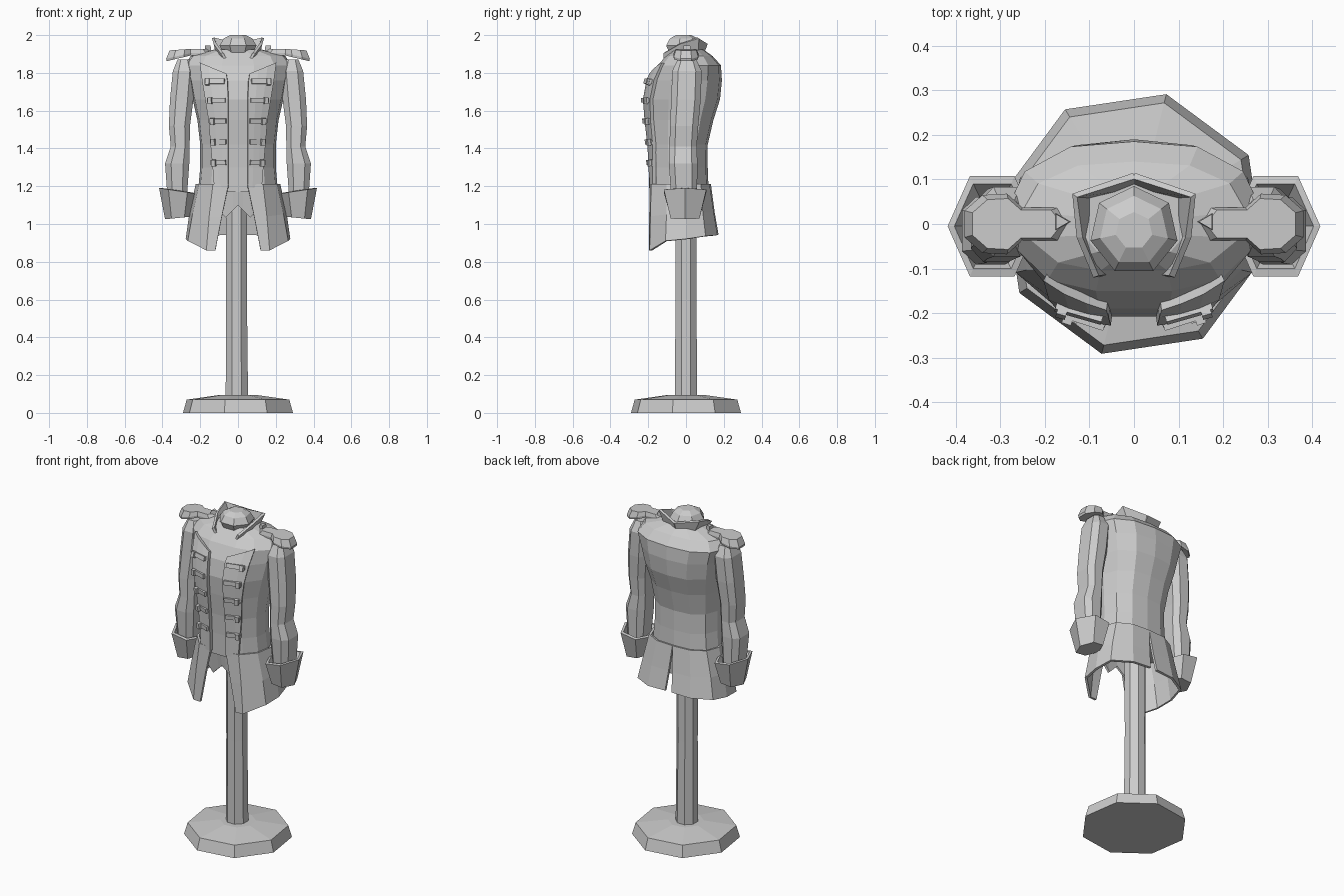
import bpy, bmesh, math
from mathutils import Matrix, Vector

if "Cube" in bpy.data.objects:
    bpy.data.objects.remove(bpy.data.objects["Cube"], do_unlink=True)

grey = bpy.data.materials.new("plain grey")
grey.use_nodes = True
grey.diffuse_color = (0.6, 0.6, 0.6, 1)
grey.node_tree.nodes["Principled BSDF"].inputs["Base Color"].default_value = (0.6, 0.6, 0.6, 1)


def finish(name, bm, mirror=False, thick=0):
    bmesh.ops.recalc_face_normals(bm, faces=bm.faces)
    mesh = bpy.data.meshes.new(name)
    bm.to_mesh(mesh)
    bm.free()
    mesh.materials.append(grey)
    obj = bpy.data.objects.new(name, mesh)
    bpy.context.collection.objects.link(obj)
    if thick:
        mod = obj.modifiers.new("thickness", "SOLIDIFY")
        mod.thickness, mod.offset = thick, 0
    if mirror:
        obj.modifiers.new("mirror", "MIRROR")
    return obj


def loft(name, rings, closed=True, caps=True, **kw):
    """Skin a list of equal-length point rows."""
    bm = bmesh.new()
    rows = [[bm.verts.new(p) for p in ring] for ring in rings]
    n = len(rows[0])
    for a, b in zip(rows, rows[1:]):
        for i in range(n if closed else n - 1):
            j = (i + 1) % n
            bm.faces.new((a[i], a[j], b[j], b[i]))
    if closed and caps:
        bm.faces.new(rows[0])
        bm.faces.new(rows[-1])
    return finish(name, bm, **kw)


def circle(n, r, z, phase=0, cx=0, cy=0, ry=None):
    ry = r if ry is None else ry
    angles = [math.radians(phase) + math.tau * i / n for i in range(n)]
    return [(cx + r * math.cos(a), cy + ry * math.sin(a), z) for a in angles]


def lerp_rows(rows, t):
    """Interpolate rows keyed by their first value."""
    for a, b in zip(rows, rows[1:]):
        if t <= b[0]:
            f = max(0, (t - a[0]) / (b[0] - a[0]))
            return [p + (q - p) * f for p, q in zip(a, b)]
    return rows[-1]


# Stand: uneven-faced octagonal foot and post
loft("stand_base", [circle(8, r, z, 31) for r, z in
                    ((0.3, 0), (0.28, 0.07), (0.1, 0.095))])
loft("stand_post", [circle(8, r, z, 22.5, cx) for r, z, cx in
                    ((0.064, 0.08, -0.006), (0.06, 0.6, -0.008), (0.062, 1.22, -0.008))])

# Jacket body: z, half width, front y, back y
LEVELS = [(1.17, 0.212, -0.175, 0.12), (1.3, 0.2, -0.178, 0.115),
          (1.42, 0.2, -0.185, 0.115), (1.55, 0.215, -0.2, 0.145),
          (1.66, 0.24, -0.208, 0.18), (1.76, 0.26, -0.19, 0.19),
          (1.84, 0.285, -0.15, 0.185), (1.89, 0.25, -0.105, 0.14),
          (1.925, 0.12, -0.075, 0.09)]
HALF = [(0, -1), (0.3, -1), (0.68, -0.85), (0.95, -0.4),
        (1, 0.1), (0.86, 0.6), (0.5, 0.93), (0, 1)]
SECTION = HALF + [(-u, v) for u, v in HALF[-2:0:-1]]


def body_ring(z, hw, yf, yb):
    mid, half = (yf + yb) / 2, (yb - yf) / 2
    return [(u * hw, mid + v * half, z) for u, v in SECTION]


def front_y(x, z):
    _, hw, yf, yb = lerp_rows(LEVELS, z)
    v = lerp_rows(HALF[:5], min(abs(x) / hw, 1))[1]
    return (yf + yb) / 2 + v * (yb - yf) / 2


loft("jacket_body", [body_ring(*row) for row in LEVELS])

# Skirt of the coat, open in front and slit at the back
SKIRT = [
    [(0.05, -0.185, 1.21), (0.13, -0.178, 1.21), (0.2, -0.1, 1.21), (0.217, 0, 1.21),
     (0.19, 0.075, 1.21), (0.11, 0.118, 1.21), (0, 0.125, 1.21)],
    [(0.085, -0.188, 1.04), (0.15, -0.182, 1.04), (0.235, -0.1, 1.05), (0.25, 0, 1.06),
     (0.225, 0.085, 1.06), (0.13, 0.14, 1.06), (0.012, 0.145, 1.06)],
    [(0.12, -0.188, 0.86), (0.165, -0.186, 0.86), (0.26, -0.105, 0.91), (0.27, 0, 0.92),
     (0.25, 0.1, 0.935), (0.14, 0.16, 0.94), (0.022, 0.165, 0.945)]]
loft("coat_skirt", SKIRT, closed=False, mirror=True, thick=0.014)

# Pointed hem of the waistcoat
hem = [(0, 1.1), (0.025, 1.075), (0.065, 1.035), (0.1, 1.07), (0.125, 1.06)]
loft("waistcoat_hem", [[(x, -0.17 + x * 0.15, 1.22) for x, z in hem],
                       [(x, -0.15 + x * 0.15, z) for x, z in hem]],
     closed=False, mirror=True, thick=0.012)

# Raised front panels: height, inner x, outer x
rows = []
for z, inner, outer in ((1.19, 0.05, 0.122), (1.3, 0.05, 0.13), (1.42, 0.05, 0.14),
                        (1.55, 0.05, 0.15), (1.66, 0.05, 0.168), (1.76, 0.055, 0.185),
                        (1.82, 0.06, 0.197)):
    row = []
    for k in range(4):
        x = inner + (outer - inner) * k / 3
        zz = z - 0.03 + 0.06 * k / 3 if z > 1.8 else z
        row.append((x, front_y(x, zz) - 0.005, zz))
    rows.append(row)
loft("front_panels", rows, closed=False, mirror=True, thick=0.03)


# Button straps with a square button at the outer end
def add_box(bm, centre, size, turn, tilt):
    m = (Matrix.Translation(centre) @ Matrix.Rotation(turn, 4, "Z")
         @ Matrix.Rotation(tilt, 4, "X") @ Matrix.Diagonal((*size, 1)))
    bmesh.ops.create_cube(bm, size=1, matrix=m)


bm = bmesh.new()
for z, x0, x1 in ((1.755, 0.07, 0.178), (1.655, 0.065, 0.165), (1.545, 0.06, 0.152),
                  (1.435, 0.06, 0.148), (1.325, 0.062, 0.145)):
    ya, yb = front_y(x0, z), front_y(x1, z)
    turn = math.atan2(yb - ya, x1 - x0)
    tilt = math.atan2(front_y(0.1, z - 0.02) - front_y(0.1, z + 0.02), 0.04)
    add_box(bm, ((x0 + x1) / 2, (ya + yb) / 2 - 0.026, z),
            (x1 - x0, 0.014, 0.026), turn, tilt)
    xb = x1 - 0.016
    add_box(bm, (xb, front_y(xb, z) - 0.032, z - 0.002), (0.022, 0.02, 0.034), turn, tilt)
finish("button_straps", bm, mirror=True)

# Sleeves: z, x, y, half width, half depth
OCT = [(1, 0.6), (0.5, 1), (-0.5, 1), (-1, 0.6), (-1, -0.6), (-0.5, -1), (0.5, -1), (1, -0.6)]
ARM = [(1.87, 0.285, 0.005, 0.035, 0.05), (1.81, 0.285, 0.005, 0.06, 0.078),
       (1.66, 0.298, 0, 0.062, 0.078), (1.52, 0.31, -0.01, 0.056, 0.075),
       (1.41, 0.306, -0.015, 0.05, 0.072), (1.32, 0.322, -0.015, 0.064, 0.076),
       (1.15, 0.322, -0.01, 0.052, 0.068)]
loft("sleeves", [[(x + u * hw, y + v * hd, z) for u, v in OCT]
                 for z, x, y, hw, hd in ARM], mirror=True)


# Flared six-sided cuffs, tilted so the outer rim is higher
def cuff_ring(r, ry, z, tilt):
    ring = circle(6, r, z, 0, 0.318, -0.005, ry)
    return [(x, y, h + (x - 0.318) * tilt) for x, y, h in ring]


loft("cuffs", [cuff_ring(0.068, 0.088, 1.032, -0.1), cuff_ring(0.1, 0.13, 1.175, 0.15),
               cuff_ring(0.085, 0.11, 1.178, 0.15), cuff_ring(0.055, 0.075, 1.12, 0)],
     mirror=True)

# Shoulder boards: pointed strap widening to a drooping pad
outline = [(0.14, 0), (0.17, 0.037), (0.25, 0.037), (0.285, 0.068), (0.34, 0.065), (0.38, 0.03)]
outline += [(x, -y) for x, y in outline[:0:-1]]


def board(scale, z, droop):
    return [(0.27 + (x - 0.27) * scale, y * scale, z - droop * max(0, x - 0.25) / 0.13)
            for x, y in outline]


loft("shoulder_boards", [board(0.97, 1.892, 0.03), board(1, 1.905, 0.03),
                         board(0.84, 1.927, 0.008)], mirror=True)

# Three-sided studs on the shoulder straps
loft("shoulder_studs", [circle(3, r, z, 180, 0.165, 0.005)
                        for r, z in ((0.024, 1.9), (0.02, 1.946))], mirror=True)

# Standing collar with wing points
COLLAR = [[(0, 0.085, 1.89), (0.09, 0.062, 1.89), (0.108, -0.03, 1.885), (0.062, -0.115, 1.865)],
          [(0, 0.108, 1.955), (0.133, 0.064, 1.985), (0.122, -0.03, 1.955), (0.085, -0.118, 1.905)]]
loft("collar", COLLAR, closed=False, mirror=True, thick=0.014)

# Faceted neck knob
loft("neck_knob", [circle(7, r, z, 90, 0, -0.015) for r, z in
                   ((0.07, 1.82), (0.072, 1.89), (0.1, 1.945), (0.078, 1.982), (0.042, 2.0))])
